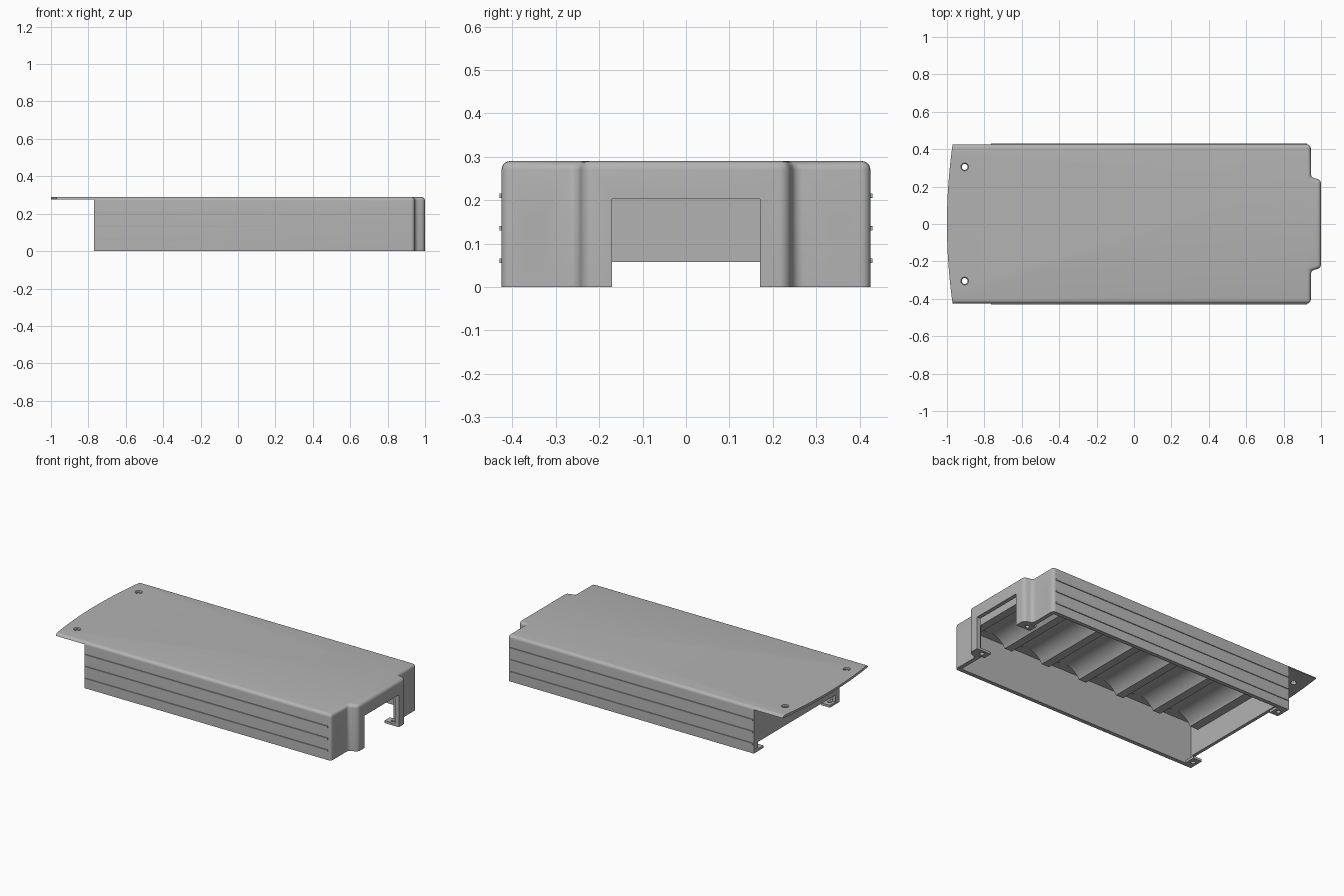
import bpy, bmesh, math
from mathutils import Matrix

cube = bpy.data.objects.get("Cube")
if cube:
    bpy.data.objects.remove(cube, do_unlink=True)

grey = bpy.data.materials.new("plain grey")
grey.use_nodes = True
COLOUR = (0.45, 0.45, 0.45, 1)
grey.diffuse_color = COLOUR
grey.node_tree.nodes["Principled BSDF"].inputs["Base Color"].default_value = COLOUR

H, W = 0.29, 0.425          # height and half width
BODY_END = -0.77


def make(name, bm):
    bmesh.ops.recalc_face_normals(bm, faces=bm.faces)
    mesh = bpy.data.meshes.new(name)
    bm.to_mesh(mesh)
    bm.free()
    mesh.materials.append(grey)
    ob = bpy.data.objects.new(name, mesh)
    bpy.context.collection.objects.link(ob)
    return ob


def prism(outline, z0, z1):
    bm = bmesh.new()
    face = bm.faces.new([bm.verts.new((x, y, z0)) for x, y in outline])
    up = bmesh.ops.extrude_face_region(bm, geom=[face])["geom"]
    bmesh.ops.translate(bm, verts=[v for v in up if isinstance(v, bmesh.types.BMVert)],
                        vec=(0, 0, z1 - z0))
    return bm


def box(name, x0, x1, y0, y1, z0, z1):
    return make(name, prism([(x0, y0), (x1, y0), (x1, y1), (x0, y1)], z0, z1))


def rod(name, centre, r1, r2, depth, axis, sides=24):
    bm = bmesh.new()
    bmesh.ops.create_cone(bm, cap_ends=True, segments=sides, radius1=r1, radius2=r2, depth=depth)
    turn = {"x": Matrix.Rotation(math.pi / 2, 4, "Y"),
            "y": Matrix.Rotation(math.pi / 2, 4, "X"), "z": Matrix()}[axis]
    bm.transform(Matrix.Translation(centre) @ turn)
    return make(name, bm)


def cut(ob, cutters):
    bpy.context.view_layer.objects.active = ob
    for c in cutters:
        c.hide_render = True
        mod = ob.modifiers.new("cut", "BOOLEAN")
        mod.operation, mod.solver, mod.object = "DIFFERENCE", "EXACT", c
        bpy.ops.object.modifier_apply(modifier=mod.name)
        bpy.data.objects.remove(c, do_unlink=True)


def smooth(ob):
    bpy.ops.object.select_all(action="DESELECT")
    ob.select_set(True)
    bpy.context.view_layer.objects.active = ob
    bpy.ops.object.shade_smooth_by_angle(angle=math.radians(35))


def mirrored(half):
    return half + [(x, -y) for x, y in reversed(half)]


# Cover: stepped outline at one end, shallow arc at the other
outline = mirrored([(1, 0.235), (0.945, 0.25), (0.945, W), (-0.97, W)])
N = 16
arc = [(-0.97 - 0.03 * (1 - t * t), -W * t) for t in [1 - 2 * i / N for i in range(1, N)]]
outline = outline[:4] + [(x, -y) for x, y in arc] + outline[4:]
bm = prism(outline, 0, H)
rounded = []
for e in bm.edges:
    a, b = e.verts
    upright = abs(a.co.z - b.co.z) > 0.1
    top = min(a.co.z, b.co.z) > H - 0.01
    if (upright and a.co.x > 0.9) or (top and max(a.co.x, b.co.x) > 0):
        rounded.append(e)
bmesh.ops.bevel(bm, geom=rounded, offset=0.02, segments=5, profile=0.5, affect="EDGES")
cover = make("cover_shell", bm)

cavity = mirrored([(0.975, 0.215), (0.92, 0.23), (0.92, 0.4), (BODY_END + 0.02, 0.4)])
cutters = [
    box("overhang_cutter", -1.2, BODY_END, -1, 1, -0.1, 0.275),
    make("cavity_cutter", prism(cavity, -0.1, 0.268)),
    box("doorway_cutter", 0.9, 1.1, -0.17, 0.17, -0.1, 0.203),
    box("end_gap_cutter", -0.9, -0.72, -0.385, 0.385, -0.1, 0.058),
]
for s in (-1, 1):
    cutters.append(rod("top_hole_cutter", (-0.905, 0.305 * s, H), 0.016, 0.016, 0.1, "z"))
    cutters.append(rod("top_sink_cutter", (-0.905, 0.305 * s, H), 0.018, 0.024, 0.012, "z"))
    for z in (0.055, 0.152):
        cutters.append(rod("screw_hole_cutter", (0.93, 0.353 * s, z), 0.013, 0.013, 0.1, "x"))
        cutters.append(rod("screw_sink_cutter", (0.94, 0.353 * s, z), 0.013, 0.028, 0.02, "x"))
cut(cover, cutters)
smooth(cover)

# Ribbed cradle under the ceiling, scooped by a row of round cells
PITCH, CELLS = 0.27, 6
cradle = box("cell_cradle", BODY_END + 0.015, 0.925, -0.34, 0.34, 0.203, 0.275)
cut(cradle, [rod("cell_cutter", (-0.585 + PITCH * i, 0, 0.14), 0.126, 0.126, 1, "y", 48)
             for i in range(CELLS)])
smooth(cradle)

# Raised side lines and drilled mounting feet on both sides
for s, side in ((-1, "right"), (1, "left")):
    for i, z in enumerate((0.06, 0.135, 0.21)):
        y0, y1 = sorted((s * 0.42, s * 0.43))
        box(f"{side}_side_line_{i + 1}", BODY_END + 0.005, 0.925, y0, y1, z - 0.005, z + 0.005)
    for name, x0, x1, ya, yb in (("rear_foot", BODY_END, -0.71, 0.33, 0.41),
                                 ("front_foot", 0.9, 0.985, 0.17, 0.225)):
        y0, y1 = sorted((s * ya, s * yb))
        foot = box(f"{side}_{name}", x0, x1, y0, y1, 0, 0.015)
        cut(foot, [rod("foot_hole_cutter", ((x0 + x1) / 2, (y0 + y1) / 2, 0), 0.013, 0.013, 0.1, "z")])
